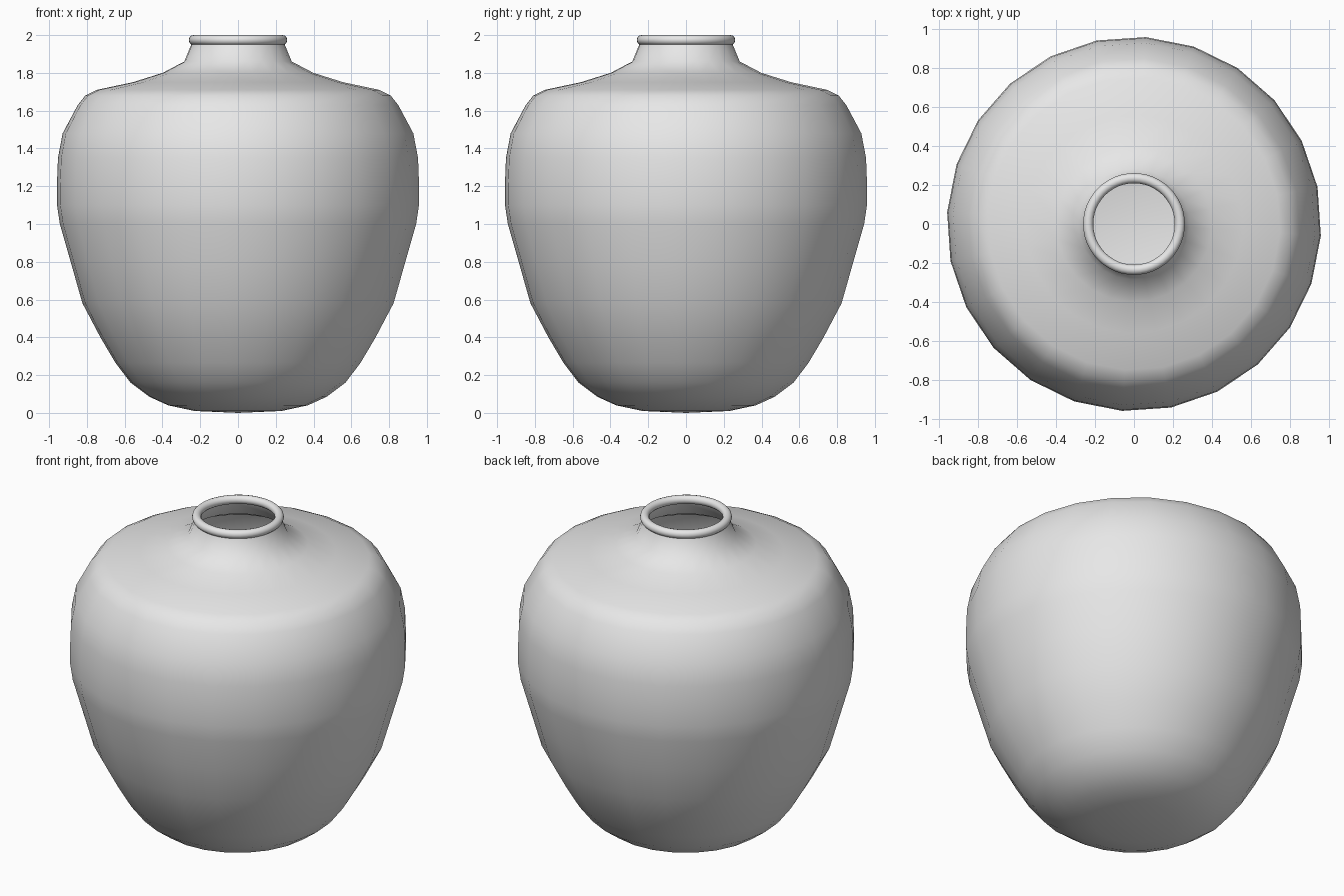
import bpy
import bmesh
from math import cos, sin, radians, tau

cube = bpy.data.objects.get("Cube")
if cube:
    bpy.data.objects.remove(cube)

# One plain grey for the whole vessel
grey = bpy.data.materials.new("plain_grey")
grey.use_nodes = True
grey.diffuse_color = (0.8, 0.8, 0.8, 1)
grey.node_tree.nodes["Principled BSDF"].inputs["Base Color"].default_value = (0.8, 0.8, 0.8, 1)


def lathe(name, profile, sides, offset=0.0, closed=False):
    """Turn a (radius, height) profile around z; radius zero makes a pole."""
    bm = bmesh.new()
    rings = []
    for r, z in profile:
        if r == 0:
            rings.append([bm.verts.new((0, 0, z))] * sides)
        else:
            angles = [offset + tau * i / sides for i in range(sides)]
            rings.append([bm.verts.new((r * cos(a), r * sin(a), z)) for a in angles])
    pairs = list(zip(rings, rings[1:]))
    if closed:
        pairs.append((rings[-1], rings[0]))
    for low, high in pairs:
        for i in range(sides):
            j = (i + 1) % sides
            corners = [low[i], low[j], high[j], high[i]]
            bm.faces.new(list(dict.fromkeys(corners)))
    for face in bm.faces:
        face.smooth = True
    mesh = bpy.data.meshes.new(name)
    bm.to_mesh(mesh)
    bm.free()
    mesh.materials.append(grey)
    obj = bpy.data.objects.new(name, mesh)
    bpy.context.collection.objects.link(obj)
    return obj


# Thin-walled body: base, belly, rounded shoulder and flared neck
body_profile = [
    (0, 0), (0.23, 0.01), (0.37, 0.04), (0.47, 0.085), (0.57, 0.16),
    (0.65, 0.265), (0.73, 0.4), (0.825, 0.58), (0.885, 0.79), (0.945, 1.0),
    (0.96, 1.1), (0.96, 1.22), (0.955, 1.35), (0.93, 1.48), (0.85, 1.63),
    (0.81, 1.68), (0.75, 1.71), (0.56, 1.75), (0.4, 1.8), (0.285, 1.86),
    (0.25, 1.945), (0.238, 1.97),
]
lathe("vase_body", body_profile, 24, radians(11.4))

# Round rolled lip
tube = 0.026
lip_profile = [(0.235 + tube * cos(tau * i / 12), 2 - tube + tube * sin(tau * i / 12))
               for i in range(12)]
lathe("rolled_lip", lip_profile, 48, closed=True)
